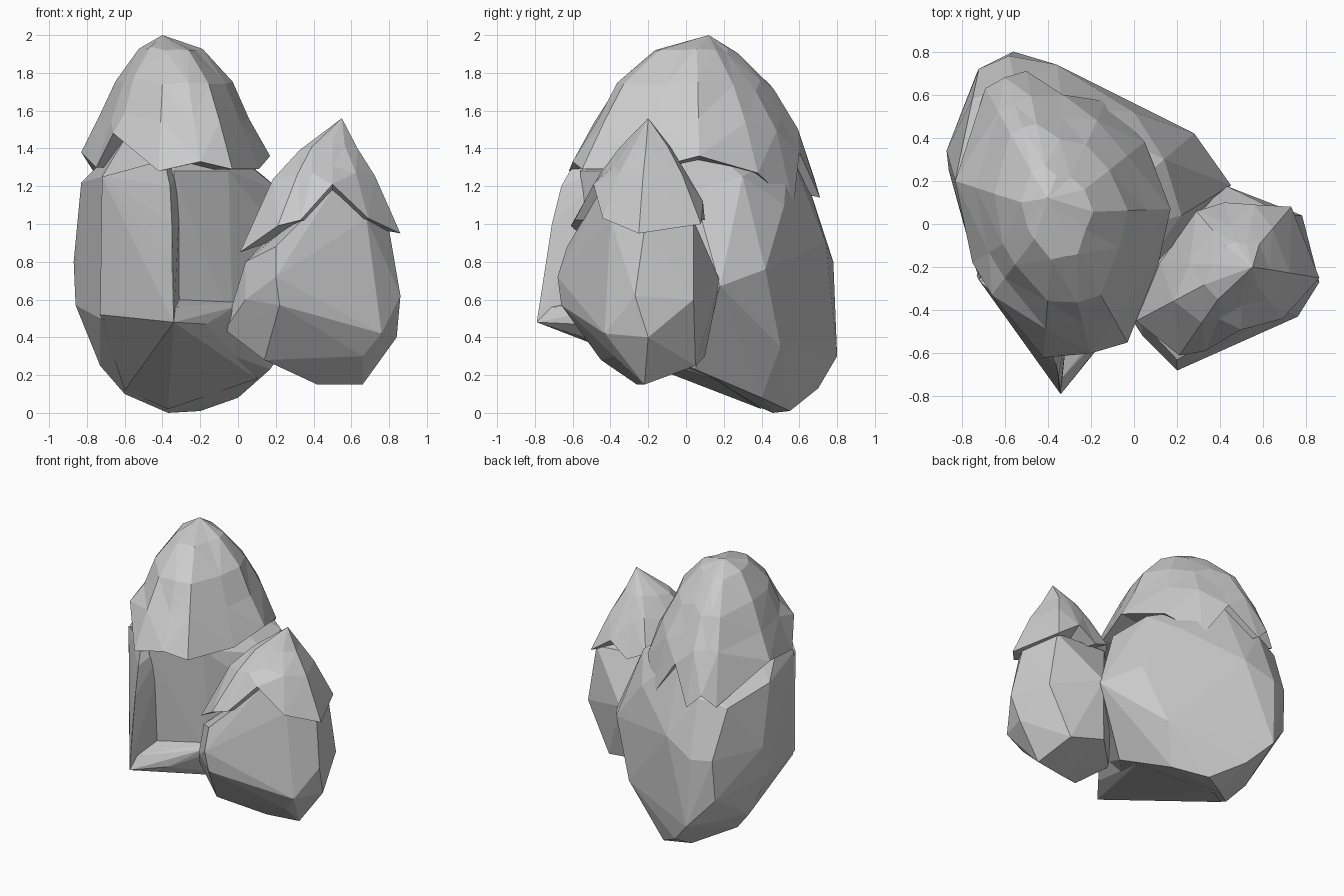
import bpy, bmesh, random

random.seed(4)


def finish(name, bm):
    bmesh.ops.recalc_face_normals(bm, faces=bm.faces[:])
    mesh = bpy.data.meshes.new(name)
    bm.to_mesh(mesh)
    bm.free()
    obj = bpy.data.objects.new(name, mesh)
    bpy.context.collection.objects.link(obj)
    return obj


def boulder(name, points):
    """Faceted stone: convex hull of a few corner points."""
    bm = bmesh.new()
    for p in points:
        bm.verts.new(p)
    bmesh.ops.convex_hull(bm, input=bm.verts[:])
    bmesh.ops.delete(bm, geom=[v for v in bm.verts if not v.link_faces], context='VERTS')
    return finish(name, bm)


def cap(name, rim, centre, rings, apex):
    """Overhanging cap: jagged rim lofted through shrinking rings to an apex."""
    bm = bmesh.new()
    mean = sum(p[2] for p in rim) / len(rim)
    loops = [[bm.verts.new(p) for p in rim]]
    for t, z in rings:
        loop = []
        for x, y, rz in rim:
            s = t + random.uniform(-.02, .02)
            loop.append(bm.verts.new((centre[0] + (x - centre[0]) * s,
                                      centre[1] + (y - centre[1]) * s,
                                      z + (rz - mean) * .3 * t)))
        loops.append(loop)
    n = len(rim)
    top = bm.verts.new(apex)
    under = bm.verts.new((centre[0], centre[1], mean))
    for i in range(n):
        j = (i + 1) % n
        for a, b in zip(loops, loops[1:]):
            bm.faces.new((a[i], a[j], b[j], b[i]))
        bm.faces.new((loops[-1][i], loops[-1][j], top))
        bm.faces.new((loops[0][j], loops[0][i], under))
    bmesh.ops.triangulate(bm, faces=bm.faces[:])
    return finish(name, bm)


# Large boulder
boulder("large_boulder", [
    (-.37, .46, 0), (-.2, .55, .01), (0, .4, .08), (-.6, .25, .1), (-.73, .3, .25),
    (-.86, .25, .57), (-.87, .34, .8), (-.83, .2, 1.22), (-.72, -.24, 1.25), (-.73, -.22, .5),
    (-.56, .8, .3), (-.58, .78, .8), (-.36, .74, .9), (-.73, .7, .5), (-.72, .72, .8),
    (-.4, .7, .13), (-.55, .65, 1.2), (-.75, .58, 1.15), (0, .52, 1.1), (.12, .5, .35),
    (.45, .18, .67), (.28, .42, .76), (.22, .04, 1.18), (.14, .3, 1.25), (.17, .05, .23),
    (-.34, -.52, .42), (-.34, -.56, 1.28), (-.05, -.34, 1.28), (-.03, -.31, .45),
    (-.6, -.28, 1.45), (-.33, .54, 1.4), (-.3, -.1, 1.6)])

# Thin slab on the front left, ending in a low spike
boulder("front_slab", [
    (-.34, -.79, .48), (-.34, -.76, .62), (-.35, -.74, .8), (-.35, -.71, 1.0), (-.36, -.66, 1.2),
    (-.39, -.58, 1.34), (-.72, -.26, 1.25), (-.73, -.24, .52), (-.31, -.5, .5),
    (-.3, -.4, 1.3), (-.37, .4, .03), (-.6, .2, .12)])

# Low wedge that floors the recess right of the slab
boulder("front_base", [
    (-.34, -.79, .48), (-.34, -.72, .56), (-.02, -.38, .56), (.25, 0, .6), (-.3, -.4, .62),
    (-.37, .4, .02), (-.6, .2, .12), (.1, .15, .18), (-.17, -.58, .47)])

# Cap of the large boulder
cap("large_cap", [
    (-.42, -.62, 1.28), (-.2, -.6, 1.33), (-.03, -.55, 1.29), (.11, -.2, 1.29),
    (.17, .07, 1.36), (.05, .38, 1.27), (-.13, .57, 1.09), (-.33, .6, 1.38),
    (-.5, .71, 1.14), (-.6, .68, 1.24), (-.69, .63, 1.16), (-.83, .2, 1.38),
    (-.75, -.18, 1.3), (-.66, -.33, 1.48)],
    (-.37, .05), [(.81, 1.54), (.62, 1.74), (.32, 1.92)], (-.4, .12, 2.0))

# Small boulder
boulder("small_boulder", [
    (-.07, -.35, .44), (.14, -.45, .28), (.3, -.42, .28), (.42, -.26, .15), (.66, -.22, .15),
    (.66, -.38, .3), (.84, -.2, .4), (.86, -.27, .62), (.76, -.43, .42), (.22, -.66, .57),
    (.2, -.68, .72), (.2, -.63, .88), (.04, -.52, .6), (.04, -.46, .8), (.5, -.45, 1.18),
    (.68, -.4, 1.03), (.8, -.22, .97), (.71, .04, 1.02), (.78, .04, .6), (.42, .18, .7),
    (.6, .05, .25), (.35, .1, .3), (.08, -.08, .6), (.28, .02, 1.05)])

# Cap of the small boulder
cap("small_cap", [
    (.01, -.45, .85), (.21, -.61, .99), (.33, -.59, 1.02), (.5, -.49, 1.21),
    (.69, -.44, 1.03), (.86, -.25, .95), (.73, .08, 1.0), (.56, .09, 1.12),
    (.42, .1, 1.02), (.29, .06, 1.08), (.12, -.18, .95)],
    (.5, -.19), [(.64, 1.27), (.36, 1.41)], (.55, -.2, 1.56))
